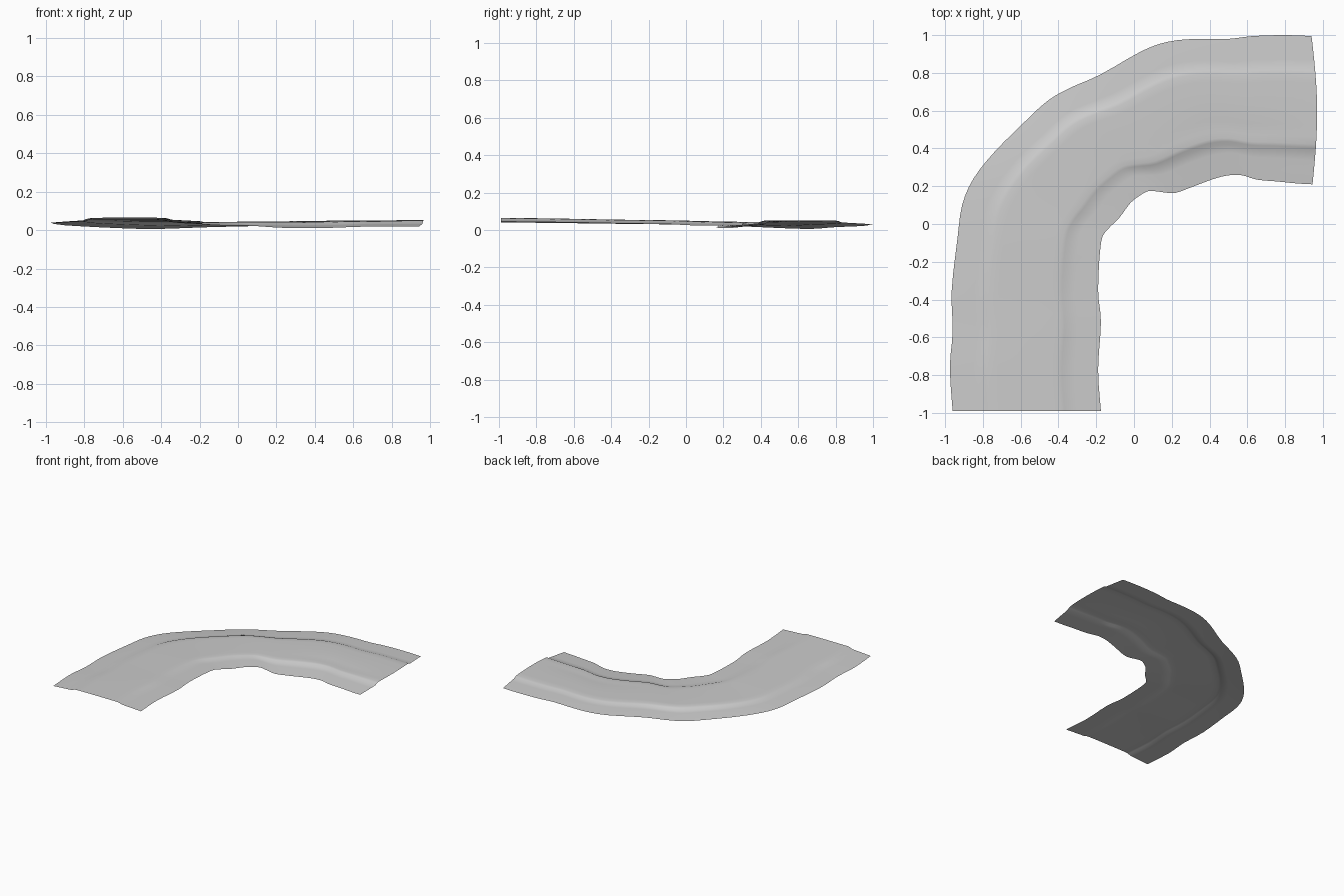
import bpy
import bmesh
from math import sin, pi
from mathutils import Vector

default_cube = bpy.data.objects.get("Cube")
if default_cube:
    bpy.data.objects.remove(default_cube, do_unlink=True)

# Matching points along the outer and inner borders of the bend
OUTER = [(-.96, -.99), (-.975, -.76), (-.96, -.57), (-.965, -.35), (-.935, -.08),
         (-.91, .1), (-.85, .24), (-.74, .38), (-.59, .53), (-.46, .65), (-.34, .72),
         (-.18, .79), (.04, .915), (.18, .965), (.33, .98), (.5, .98), (.63, .995),
         (.8, 1), (.94, .995)]
INNER = [(-.175, -.99), (-.19, -.77), (-.175, -.52), (-.19, -.35), (-.175, -.1),
         (-.14, -.03), (-.08, .03), (-.02, .11), (.03, .15), (.08, .175), (.14, .17),
         (.22, .165), (.33, .205), (.46, .25), (.56, .26), (.65, .235), (.76, .225),
         (.86, .215), (.945, .21)]

# Heights along the bend, evenly spaced from the first end to the second
OUTER_Z = [.04, .033, .022, .006, .02, .03, .03]
ROAD_Z = [.065, .055, .046, .042, .045, .05, .052]
INNER_Z = [.045, .035, .025, .022, .01, .018, .02]

# Cross-section: distance from the outer border, and rise from border to road
SECTION = [(0, 0), (.08, .2), (.16, .36), (.21, .46), (.235, .8), (.26, .97),
           (.32, .98), (.4, 1), (.5, 1), (.6, 1), (.68, .98), (.73, .95),
           (.755, .8), (.78, .48), (.84, .34), (.92, .18), (1, 0)]
STEPS = 3


def smooth_at(values, t):
    """Catmull-Rom value at t between 0 and 1."""
    last = len(values) - 1
    i = min(int(t * last), last - 1)
    f = t * last - i
    a, b, c, d = (values[min(max(k, 0), last)] for k in range(i - 1, i + 3))
    return b + (c - a) * f / 2 + (a * 2 - b * 5 + c * 4 - d) * f * f / 2 \
        + (b * 3 - a - c * 3 + d) * f ** 3 / 2


def border_point(points, t):
    return smooth_at([Vector(p) for p in points], t)


# Loft the worn road sheet between the two borders
bm = bmesh.new()
rows = []
count = (len(OUTER) - 1) * STEPS
for n in range(count + 1):
    t = n / count
    outer, inner = border_point(OUTER, t), border_point(INNER, t)
    row = []
    for across, rise in SECTION:
        point = outer.lerp(inner, across)
        # The second end bows outward
        point.x += .027 * sin(pi * across) * max(0, t * 4 - 3)
        border = OUTER_Z if across < .5 else INNER_Z
        low, high = smooth_at(border, t), smooth_at(ROAD_Z, t)
        z = low + (high - low) * rise
        # Shallow wheel rut beside the inner edge of the second arm
        rut = max(0, sin(pi * (t - .6) / .4)) if t > .6 else 0
        z -= .008 * rut * max(0, 1 - abs(across - .66) / .1)
        row.append(bm.verts.new((point.x, point.y, z)))
    rows.append(row)
for near, far in zip(rows, rows[1:]):
    for j in range(len(SECTION) - 1):
        bm.faces.new((near[j], near[j + 1], far[j + 1], far[j]))
bm.normal_update()

mesh = bpy.data.meshes.new("curved_road")
bm.to_mesh(mesh)
bm.free()
road = bpy.data.objects.new("curved_road", mesh)
bpy.context.collection.objects.link(road)

# Plain grey surface
grey = bpy.data.materials.new("light_grey")
grey.use_nodes = True
colour = (.6, .6, .6, 1)
grey.diffuse_color = colour
grey.node_tree.nodes["Principled BSDF"].inputs["Base Color"].default_value = colour
mesh.materials.append(grey)

bpy.context.view_layer.objects.active = road
road.select_set(True)
bpy.ops.object.shade_smooth_by_angle(angle=pi / 3)
